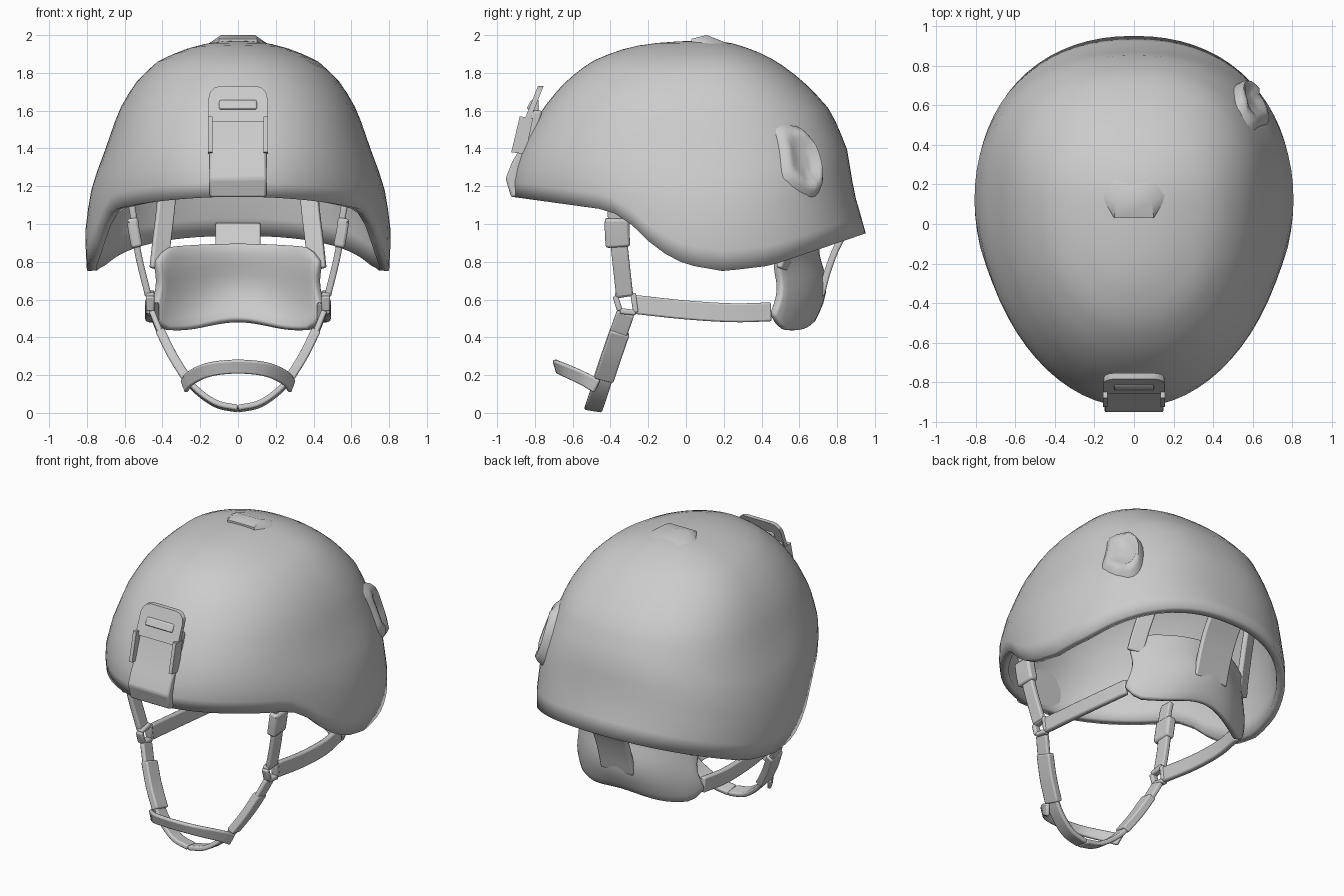
import bpy, bmesh, math
from mathutils import Vector

if "Cube" in bpy.data.objects:
    bpy.data.objects.remove(bpy.data.objects["Cube"])

grey = bpy.data.materials.new("grey")
grey.diffuse_color = (0.6, 0.6, 0.6, 1)
grey.use_nodes = True
grey.node_tree.nodes["Principled BSDF"].inputs["Base Color"].default_value = grey.diffuse_color


def make(name, verts, faces, angle=40, solid=0, bevel=0, mirror=False, offset=-1):
    me = bpy.data.meshes.new(name)
    me.from_pydata([tuple(v) for v in verts], [], faces)
    bm = bmesh.new()
    bm.from_mesh(me)
    bmesh.ops.remove_doubles(bm, verts=bm.verts, dist=0.0005)
    bmesh.ops.recalc_face_normals(bm, faces=bm.faces)
    bm.to_mesh(me)
    bm.free()
    me.materials.append(grey)
    ob = bpy.data.objects.new(name, me)
    bpy.context.collection.objects.link(ob)
    bpy.context.view_layer.objects.active = ob
    ob.select_set(True)
    bpy.ops.object.shade_smooth_by_angle(angle=math.radians(angle))
    ob.select_set(False)
    if solid:
        m = ob.modifiers.new("solid", 'SOLIDIFY')
        m.thickness, m.offset = solid, offset
    if bevel:
        m = ob.modifiers.new("bevel", 'BEVEL')
        m.width, m.segments = bevel, 2
    if mirror:
        ob.modifiers.new("mirror", 'MIRROR')
    return ob


def lerp_table(table, k):
    if k <= table[0][0]:
        return table[0][1:]
    for a, b in zip(table, table[1:]):
        if k <= b[0]:
            f = (k - a[0]) / (b[0] - a[0])
            return [p + (q - p) * f for p, q in zip(a[1:], b[1:])]
    return table[-1][1:]


# Shell: height, half width, front y, back y, front and back roundness
TOP, LOW, YC = 1.97, 0.74, 0.1
PROFILE = [(0.74, .80, -.85, .97, 1.13, .92), (0.95, .81, -.90, .952, 1.13, .92),
           (1.15, .785, -.925, .895, 1.04, .87), (1.24, .76, -.928, .878, .99, .83),
           (1.4, .70, -.875, .852, .92, .84), (1.6, .63, -.765, .765, .91, .86),
           (1.74, .548, -.65, .635, .92, .88), (1.86, .425, -.5, .48, .94, .9),
           (1.94, .23, -.28, .3, .96, .94), (1.965, .10, -.08, .2, 1, 1), (1.97, 0, .1, .1, 1, 1)]
RIM = [(-.93, 1.145), (-.42, 1.075), (-.32, 1.03), (-.22, .925), (-.1, .835), (0, .785),
       (.2, .75), (.45, .78), (.7, .865), (.95, .95)]


def phi(z):
    return math.asin(max(0, min(1, (z - LOW) / (TOP - LOW))))


PHI = [(phi(r[0]),) + r[1:] for r in PROFILE]


def shell_point(th, z):
    """Angle 0 is the back, a quarter turn is the right side."""
    w, yf, yb, ef, eb = lerp_table(PHI, phi(z))
    s, c = math.sin(th), math.cos(th)
    e = eb if c > 0 else ef
    x = w * math.copysign(abs(s) ** e, s)
    y = YC + (yb - YC if c > 0 else YC - yf) * math.copysign(abs(c) ** e, c)
    return Vector((x, y, z))


def rim_height(th):
    z = 1.0
    for _ in range(60):
        z += 0.3 * (lerp_table(RIM, shell_point(th, z).y)[0] - z)
    return z


N, M = 72, 18
verts, faces = [], []
for i in range(N):
    th = 2 * math.pi * i / N
    p0 = phi(rim_height(th))
    for j in range(M + 1):
        p = p0 + (math.pi / 2 - p0) * j / M
        verts.append(shell_point(th, LOW + (TOP - LOW) * math.sin(p)))
for i in range(N):
    k = (i + 1) % N
    for j in range(M):
        a, b = i * (M + 1) + j, k * (M + 1) + j
        faces.append((a, b, b + 1, a + 1) if j < M - 1 else (a, b, a + 1))
make("helmet_shell", verts, faces, 60, solid=0.052)


# Raised ear-shaped mount on the right rear, dished, with a sloping front wing
rings = [(1.2, -.012), (1.0, .03), (.85, .045), (.68, .04), (.48, .01), (.2, .005)]
K = 24
verts, faces = [], []
for r, h in rings:
    for i in range(K):
        a = 2 * math.pi * i / K
        u = max(math.cos(a), -.75) * r
        th = 0.87 - 0.17 * u * (1.5 if u < 0 else 0.8)
        z = 1.335 + 0.16 * math.sin(a) * r - 0.05 * u
        p, e = shell_point(th, z), 0.01
        n = (shell_point(th, z + e) - p).cross(shell_point(th + e, z) - p).normalized()
        if n.x < 0:
            n = -n
        verts.append(p + n * h * (1 if u > 0 else 0.6))
for j in range(len(rings) - 1):
    for i in range(K):
        k = (i + 1) % K
        faces.append((j * K + i, j * K + k, j * K + K + k, j * K + K + i))
faces.append([(len(rings) - 1) * K + i for i in range(K)])
make("side_mount", verts, faces, 60)


# Crown vent: a low wedge opening to the front
verts = [(-.1, .03, 1.95), (.1, .03, 1.95), (.1, .03, 1.98), (-.1, .03, 1.98),
         (-.09, .11, 2.0), (.09, .11, 2.0), (-.1, .25, 1.945), (.1, .25, 1.945),
         (-.17, .15, 1.945), (.17, .15, 1.945)]
faces = [(0, 1, 2, 3), (3, 2, 5, 4), (4, 5, 7, 6), (3, 4, 8, 0), (2, 1, 9, 5),
         (4, 6, 8), (5, 9, 7), (0, 8, 6, 7, 9, 1)]
make("crown_vent", verts, faces, 50)


def extrude_x(name, prof, x0, x1, bevel=0, mirror=False):
    n = len(prof)
    v = [(x, y, z) for x in (x0, x1) for y, z in prof]
    f = [list(range(n)), list(range(n, 2 * n))]
    f += [(i, (i + 1) % n, n + (i + 1) % n, n + i) for i in range(n)]
    return make(name, v, f, 35, bevel=bevel, mirror=mirror)


# Front mount: plate, rails, ledge and rounded top tab
extrude_x("front_mount_plate", [(-.925, 1.14), (-.955, 1.24), (-.92, 1.33), (-.89, 1.38),
          (-.815, 1.6), (-.76, 1.6), (-.83, 1.36), (-.87, 1.15)], -.15, .15, .012)
extrude_x("front_mount_rail", [(-.925, 1.38), (-.88, 1.57), (-.81, 1.56), (-.85, 1.37)],
          .135, .158, 0, True)
extrude_x("front_mount_ledge", [(-.845, 1.61), (-.82, 1.655), (-.78, 1.66), (-.78, 1.59)],
          -.1, .1, .008)
pts = [(-.155, 1.54), (.155, 1.54)]
for cx, a0 in ((.095, 0), (-.095, 90)):
    pts += [(cx + .06 * math.cos(math.radians(a0 + d)), 1.67 + .06 * math.sin(math.radians(a0 + d)))
            for d in (0, 30, 60, 90)]
n = len(pts)
verts = [(x, -.86 + (z - 1.54) * .4 + d, z) for d in (0, .03) for x, z in pts]
make("front_mount_tab", verts, [list(range(n)), list(range(n, 2 * n))]
     + [(i, (i + 1) % n, n + (i + 1) % n, n + i) for i in range(n)], 30)


def spline(pts, steps=5):
    p = [Vector(q) for q in pts]
    if len(p) < 3:
        return p
    p = [2 * p[0] - p[1]] + p + [2 * p[-1] - p[-2]]
    out = []
    for a, b, c, d in zip(p, p[1:], p[2:], p[3:]):
        for s in range(steps):
            t = s / steps
            out.append(0.5 * (2 * b + (c - a) * t + (2 * a - 5 * b + 4 * c - d) * t * t
                              + (3 * b - a - 3 * c + d) * t ** 3))
    return out + [p[-2]]


def ribbon(name, pts, across, width, thick, mirror=True, bevel=.009):
    """Soft-edged strap swept along a path; across gives the direction of its width."""
    path = spline(pts)
    v, f, m = [], [], len(path)
    for i, p in enumerate(path):
        t = (path[min(i + 1, m - 1)] - path[max(i - 1, 0)]).normalized()
        w = Vector(across)
        w = (w - t * w.dot(t)).normalized()
        nrm = t.cross(w) * thick / 2
        w = w * width / 2
        v += [p + w + nrm, p - w + nrm, p - w - nrm, p + w - nrm]
    for i in range(m - 1):
        f += [(4 * i + k, 4 * i + (k + 1) % 4, 4 * i + 4 + (k + 1) % 4, 4 * i + 4 + k)
              for k in range(4)]
    f += [(0, 1, 2, 3), tuple(range(4 * m - 4, 4 * m))]
    return make(name, v, f, 60, mirror=mirror, bevel=bevel)


# Chin harness
ribbon("front_strap", [(.575, -.37, 1.15), (.555, -.37, 1.05), (.53, -.35, .85),
       (.475, -.325, .62)], (0, 1, 0), .09, .035)
ribbon("strap_buckle", [(.56, -.365, 1.03), (.55, -.365, .96), (.535, -.36, .88)],
       (0, 1, 0), .13, .06, bevel=.015)
ribbon("lower_strap", [(.455, -.32, .53), (.40, -.365, .40), (.315, -.415, .25), (.24, -.45, .14),
       (.12, -.48, .05), (0, -.49, .022)], (0, 1, -.15), .095, .03)
ribbon("strap_slider", [(.41, -.35, .43), (.345, -.395, .30), (.27, -.435, .18)],
       (0, 1, 0), .105, .05)
ribbon("chin_strap", [(.285, -.47, .14), (.25, -.55, .185), (.15, -.65, .23), (0, -.685, .245),
       (-.15, -.65, .23), (-.25, -.55, .185), (-.285, -.47, .14)], (0, -.3, 1), .075, .025, False)

# Open ring joining the straps
ring = [(-.375, .62), (-.28, .635), (-.265, .53), (-.35, .54)]
for i in range(4):
    a, b = ring[i], ring[(i + 1) % 4]
    ribbon("strap_ring", [(.465, a[0], a[1]), (.465, b[0], b[1])], (1, 0, 0), .045, .03)
ribbon("rear_strap", [(.465, -.28, .575), (.475, 0, .545), (.465, .25, .53), (.435, .45, .535)],
       (0, 0, 1), .1, .035)

# Nape pad: curved cushion with a wavy lower edge
A, B = 24, 8
verts, faces = [], []
for i in range(A + 1):
    u = -1 + 2 * i / A
    x = .45 * u
    corner = max(0, abs(u) - .8) / .2
    top = .895 - .025 * u * u - .07 * corner ** 2
    bot = .485 - .045 * math.sin(min(1, abs(u) / .7) * math.pi / 2) ** 2 + .08 * corner ** 2
    for j in range(B + 1):
        t = j / B
        bulge = .05 * math.sin(math.pi * min(1, t * 1.2)) * (1 - .5 * u * u)
        verts.append((x * (.97 + .03 * math.cos(t * 5)), .655 - 1.0 * x * x + bulge + .03 * t,
                      bot + (top - bot) * t))
for i in range(A):
    for j in range(B):
        a = i * (B + 1) + j
        faces.append((a, a + B + 1, a + B + 2, a + 1))
make("nape_pad", verts, faces, 60, solid=.05, bevel=.015, offset=0)

# Straps from the pad up into the shell
ribbon("pad_side_strap", [(.42, .51, .76), (.405, .55, .9), (.38, .63, 1.12), (.38, .68, 1.27)],
       (1, -.5, 0), .10, .035)
ribbon("pad_centre_strap", [(0, .715, .62), (0, .75, .75), (0, .80, .88), (0, .87, 1.0)],
       (1, 0, 0), .24, .035, False)
